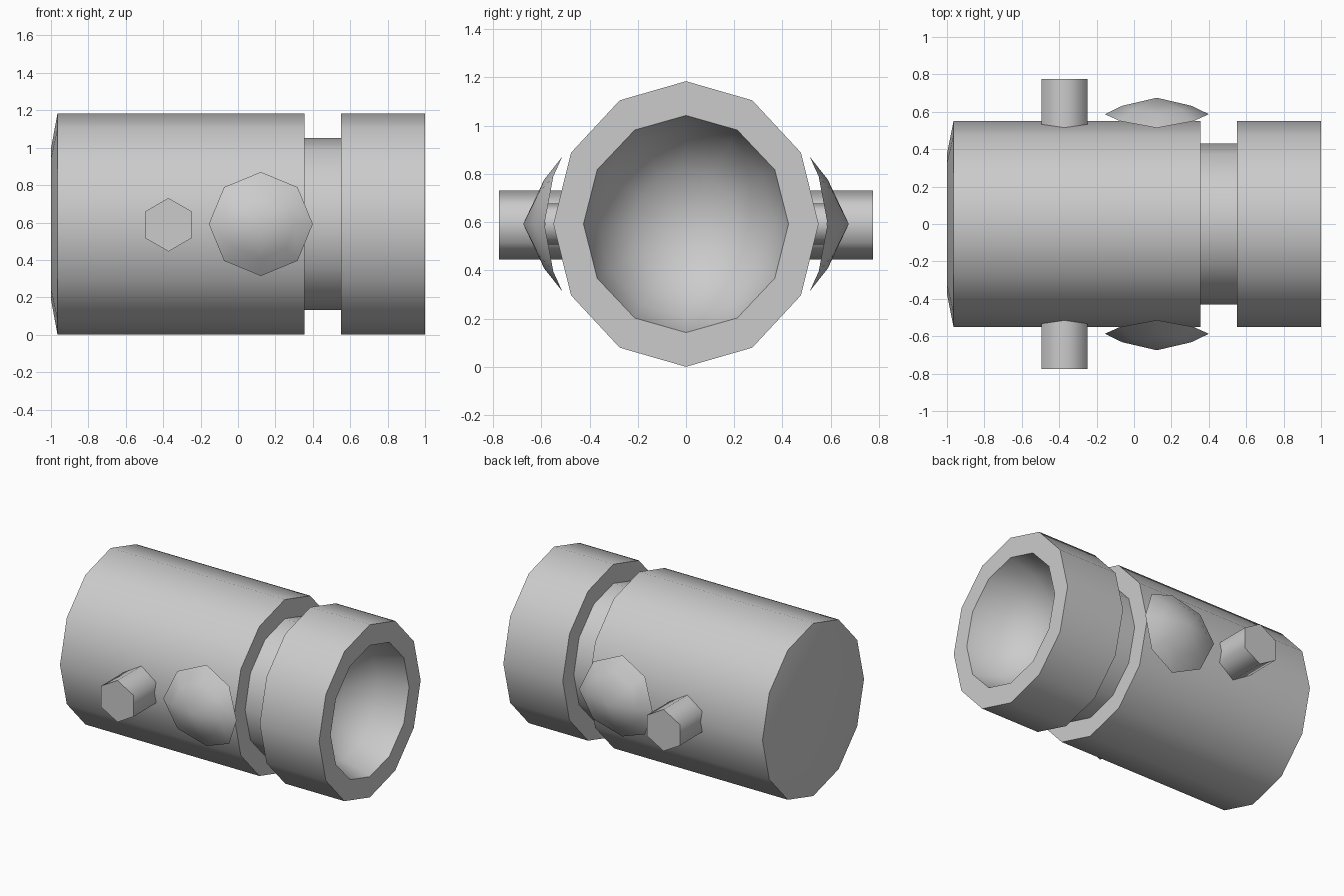
import bpy, bmesh, math
from math import sin, cos, pi

if "Cube" in bpy.data.objects:
    bpy.data.objects.remove(bpy.data.objects["Cube"])

AXIS_Z = 0.592          # height of the drum axis
RY, RZ = 0.55, 0.592    # drum half width and half height


def finish(name, bm, mirror=False):
    bmesh.ops.recalc_face_normals(bm, faces=bm.faces[:])
    me = bpy.data.meshes.new(name)
    bm.to_mesh(me)
    bm.free()
    ob = bpy.data.objects.new(name, me)
    bpy.context.collection.objects.link(ob)
    bpy.ops.object.select_all(action='DESELECT')
    bpy.context.view_layer.objects.active = ob
    ob.select_set(True)
    bpy.ops.object.shade_smooth_by_angle(angle=math.radians(65))
    if mirror:
        mod = ob.modifiers.new("both_sides", 'MIRROR')
        mod.use_axis = (False, True, False)
    return ob


def skin(rings, cap_start=None, cap_end=None):
    """Bridge rings of points; a cap is 'face' or an apex point."""
    bm = bmesh.new()
    vr = [[bm.verts.new(p) for p in r] for r in rings]
    n = len(vr[0])
    for a, b in zip(vr, vr[1:]):
        for i in range(n):
            j = (i + 1) % n
            bm.faces.new((a[i], a[j], b[j], b[i]))
    for ring, cap in ((vr[0], cap_start), (vr[-1], cap_end)):
        if cap == 'face':
            bm.faces.new(ring)
        elif cap:
            tip = bm.verts.new(cap)
            for i in range(n):
                bm.faces.new((ring[i], ring[(i + 1) % n], tip))
    return bm


def drum_ring(x, ry, rz, n=12):
    return [(x, ry * sin(2 * pi * i / n), AXIS_Z + rz * cos(2 * pi * i / n))
            for i in range(n)]


# Drum: bevelled rear, groove, front collar and a concave bowl in the mouth
profile = [(-1, 0.68 * RY, 0.68 * RZ), (-0.965, RY, RZ), (0.355, RY, RZ),
           (0.355, 0.43, 0.46), (0.55, 0.43, 0.46), (0.55, RY, RZ),
           (1, RY, RZ), (1, 0.425, 0.45)]
for a in (30, 60):
    t = math.radians(a)
    profile.append((1 - 0.4 * sin(t), 0.425 * cos(t), 0.45 * cos(t)))
finish("drum", skin([drum_ring(*p) for p in profile],
                    'face', (0.6, 0, AXIS_Z)))


def side_ring(cx, cz, r, n, y, bend=0.0, start=0.0):
    pts = []
    for i in range(n):
        a = start + 2 * pi * i / n
        dz = r * sin(a)
        pts.append((cx + r * cos(a), y - bend * dz * dz, cz + dz))
    return pts


# Hexagonal side pegs
finish("side_peg", skin([side_ring(-0.372, 0.588, 0.143, 6, y, start=pi / 2)
                         for y in (0.44, 0.775)], 'face', 'face'), True)

# Domed octagonal side caps, bent around the drum
finish("side_cap", skin([side_ring(0.122, AXIS_Z, 0.278, 8, 0.587, 0.95),
                         side_ring(0.122, AXIS_Z, 0.185, 8, 0.632, 1.3)],
                        None, (0.122, 0.675, AXIS_Z)), True)

# Short stems holding the caps
finish("cap_stem", skin([side_ring(0.122, AXIS_Z, 0.085, 8, y)
                         for y in (0.5, 0.585)], 'face', 'face'), True)
